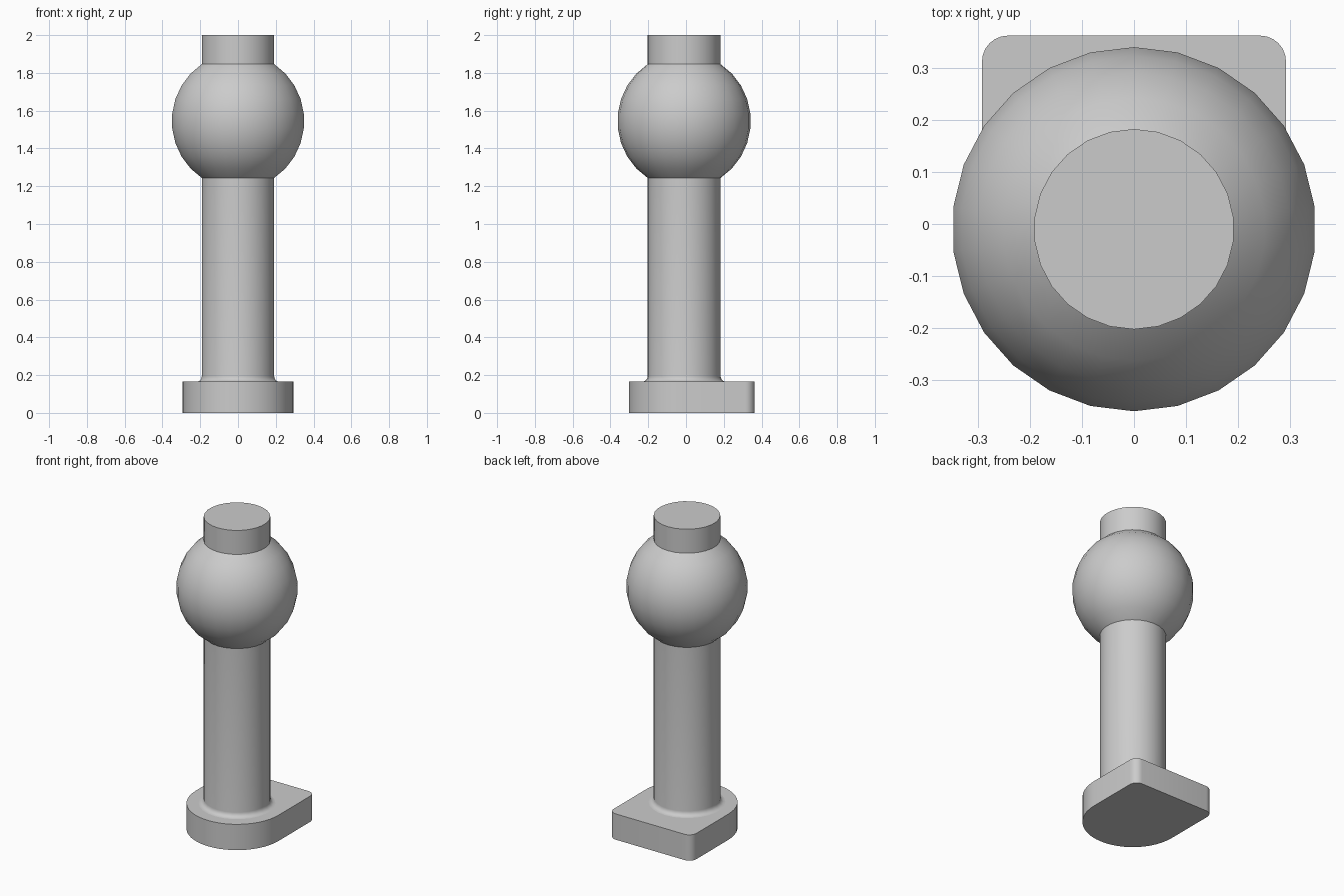
import bpy, bmesh
from math import sin, cos, pi, acos

cube = bpy.data.objects.get("Cube")
if cube:
    bpy.data.objects.remove(cube, do_unlink=True)

SIDES = 26
AXIS_Y = -0.01
STEM_R = 0.193
BASE_TOP = 0.165
BALL_Z = 1.545
BALL_R, BALL_H = 0.353, 0.36

grey = bpy.data.materials.new("plain grey")
grey.use_nodes = True
colour = (0.6, 0.6, 0.6, 1)
grey.diffuse_color = colour
grey.node_tree.nodes["Principled BSDF"].inputs["Base Color"].default_value = colour


def finish(name, bm):
    bmesh.ops.recalc_face_normals(bm, faces=bm.faces)
    mesh = bpy.data.meshes.new(name)
    bm.to_mesh(mesh)
    bm.free()
    mesh.materials.append(grey)
    obj = bpy.data.objects.new(name, mesh)
    bpy.context.collection.objects.link(obj)
    bpy.ops.object.select_all(action='DESELECT')
    obj.select_set(True)
    bpy.context.view_layer.objects.active = obj
    bpy.ops.object.shade_smooth_by_angle(angle=pi / 6)
    return obj


def lathe(name, profile):
    """Revolve (radius, height) points about the upright axis, closing both ends."""
    bm = bmesh.new()
    rings = []
    for r, z in profile:
        angles = [2 * pi * i / SIDES for i in range(SIDES)]
        rings.append([bm.verts.new((r * sin(a), AXIS_Y + r * cos(a), z)) for a in angles])
    for low, high in zip(rings, rings[1:]):
        for i in range(SIDES):
            j = (i + 1) % SIDES
            bm.faces.new((low[i], low[j], high[j], high[i]))
    bm.faces.new(rings[0])
    bm.faces.new(rings[-1])
    return finish(name, bm)


def arc(cx, cy, r, start, end, steps):
    angles = [start + (end - start) * i / steps for i in range(steps + 1)]
    return [(cx + r * cos(a), cy + r * sin(a)) for a in angles]


# Base plate: round at the front, square with rounded corners at the back
half, back, corner = 0.293, 0.363, 0.05
outline = arc(0, AXIS_Y, half, pi, 2 * pi, 24)
outline += arc(half - corner, back - corner, corner, 0, pi / 2, 6)
outline += arc(corner - half, back - corner, corner, pi / 2, pi, 6)
bm = bmesh.new()
plate = bm.faces.new([bm.verts.new((x, y, 0)) for x, y in outline])
extruded = bmesh.ops.extrude_face_region(bm, geom=[plate], use_keep_orig=True)
top = [v for v in extruded["geom"] if isinstance(v, bmesh.types.BMVert)]
bmesh.ops.translate(bm, verts=top, vec=(0, 0, BASE_TOP))
finish("base_plate", bm)

# Ball: cut off level where it meets the stem
limit = acos(STEM_R / BALL_R)
bands = 9
tilts = [limit * (2 * i / bands - 1) for i in range(bands + 1)]
ball = [(BALL_R * cos(t), BALL_Z + BALL_H * sin(t)) for t in tilts]
lathe("ball", ball)

# Stem with a small fillet at its foot
fillet = 0.03
foot = arc(STEM_R + fillet, BASE_TOP + fillet, fillet, 1.5 * pi, pi, 5)
lathe("stem", foot + [(STEM_R, ball[0][1])])

# Short neck above the ball
lathe("neck", [(STEM_R, ball[-1][1]), (STEM_R, 2)])
